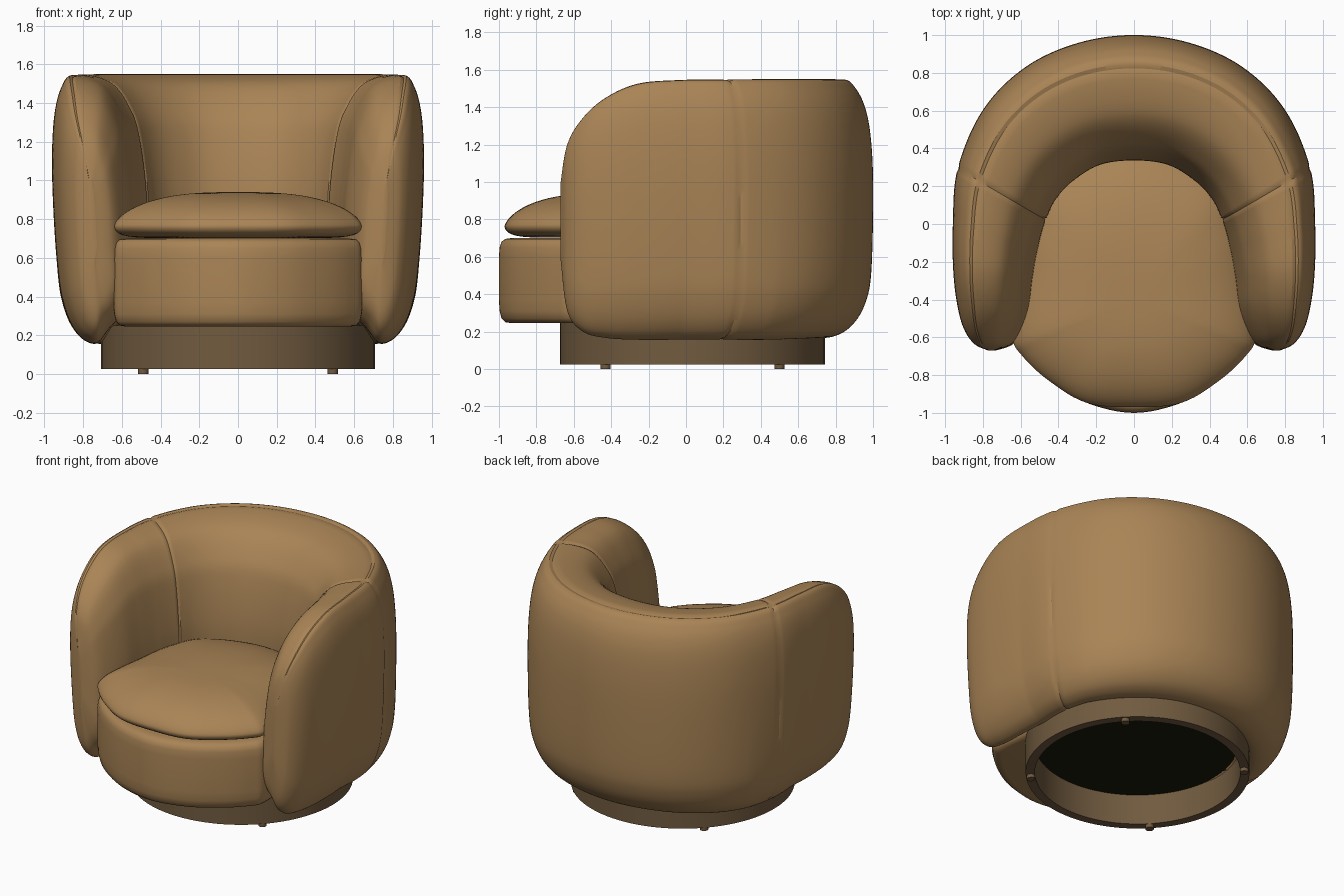
import bpy, bmesh, math
from mathutils import Vector

old = bpy.data.objects.get("Cube")
if old:
    bpy.data.objects.remove(old, do_unlink=True)


def material(name, rgb):
    m = bpy.data.materials.new(name)
    m.use_nodes = True
    m.diffuse_color = (*rgb, 1)
    bsdf = m.node_tree.nodes["Principled BSDF"]
    bsdf.inputs["Base Color"].default_value = (*rgb, 1)
    bsdf.inputs["Roughness"].default_value = 0.8
    return m


FABRIC = material("tan fabric", (0.4, 0.232, 0.093))
WOOD = material("brown wood", (0.165, 0.104, 0.05))
DARK = material("dark underside", (0.01, 0.01, 0.004))


def spline(points, steps, closed):
    """Smooth curve through points of any dimension."""
    n, out = len(points), []
    pick = (lambda i: points[i % n]) if closed else (lambda i: points[max(0, min(n - 1, i))])
    for i in range(n if closed else n - 1):
        for k in range(steps):
            t = k / steps
            out.append([0.5 * (2 * b + (c - a) * t + (2 * a - 5 * b + 4 * c - d) * t * t
                               + (3 * b - a - 3 * c + d) * t ** 3)
                        for a, b, c, d in zip(pick(i - 1), pick(i), pick(i + 1), pick(i + 2))])
    if not closed:
        out.append(list(points[-1]))
    return out


def loft(name, rings, mat, wrap=False, angle=50):
    """Join equal closed rings into one smooth skin."""
    bm = bmesh.new()
    rows = [[bm.verts.new(p) for p in ring] for ring in rings]
    pairs = list(zip(rows, rows[1:])) + ([(rows[-1], rows[0])] if wrap else [])
    for a, b in pairs:
        for j in range(len(a)):
            k = (j + 1) % len(a)
            bm.faces.new((a[j], a[k], b[k], b[j]))
    if not wrap:
        bm.faces.new(rows[0])
        bm.faces.new(rows[-1])
    bmesh.ops.recalc_face_normals(bm, faces=bm.faces)
    mesh = bpy.data.meshes.new(name)
    bm.to_mesh(mesh)
    bm.free()
    mesh.materials.append(mat)
    ob = bpy.data.objects.new(name, mesh)
    bpy.context.collection.objects.link(ob)
    bpy.ops.object.select_all(action='DESELECT')
    ob.select_set(True)
    bpy.context.view_layer.objects.active = ob
    bpy.ops.object.shade_smooth_by_angle(angle=math.radians(angle))
    return ob


def circle(r, z, cx=0, cy=0, n=96):
    return [(cx + r * math.cos(2 * math.pi * i / n), cy + r * math.sin(2 * math.pi * i / n), z)
            for i in range(n)]


# Wraparound shell: outer xy, inner xy, top z, bottom z, from back centre to arm tip
half = [(0, 1, 0, .34, 1.55, .165),
        (.3, .957, .17, .32, 1.55, .165),
        (.575, .83, .3, .25, 1.55, .16),
        (.795, .61, .4, .155, 1.55, .155),
        (.937, .295, .475, .025, 1.548, .155),
        (.967, 0, .525, -.12, 1.545, .155),
        (.965, -.25, .555, -.28, 1.525, .155),
        (.945, -.43, .575, -.43, 1.45, .165),
        (.912, -.555, .615, -.55, 1.34, .2),
        (.858, -.635, .67, -.635, 1.2, .31),
        (.785, -.67, .755, -.67, 1.0, .58)]
stations = [(-a, b, -c, d, e, f) for a, b, c, d, e, f in half[:0:-1]] + half

# Cross-section: 0 to 1 from inner to outer side, and 0 to 1 from bottom to top
section = [(.735, 1), (.865, .96), (.953, .86), (.994, .7), (1, .48), (.985, .25), (.945, .145),
           (.86, .066), (.73, .015), (.56, .004), (.38, .062), (.18, .12), (.02, .22), (0, .4),
           (0, .57), (.06, .75), (.15, .86), (.37, .967)]
STEPS, SUB = 14, 7
profile = spline(section, SUB, True)
seams = [(len(half) - 1 + side * 4) * STEPS for side in (-1, 1)]
rings = []
for i, (ox, oy, ix, iy, zt, zb) in enumerate(spline(stations, STEPS, False)):
    arm = min(1, max(0, (0.5 - oy) / 0.5))
    ring = []
    for u, v in profile:
        z = zb + (zt - zb) * v
        lean = 0.06 * arm * ((1.55 - z) / 1.39) ** 2
        x = ix + (ox - ix) * u
        ring.append(Vector((x - math.copysign(lean, x), iy + (oy - iy) * u, z)))
    centre = sum(ring, Vector()) / len(ring)
    for j, p in enumerate(ring):
        # pressed-in stitching lines along the rim and at the two panel joints
        if j == 0 or i in seams:
            p += (centre - p).normalized() * 0.008
    rings.append(ring)
loft("backrest_and_arms", rings, FABRIC, angle=30)


# Seat parts share a plan outline with a bowed front
def seat_outline(front):
    side = [(.25, -.947), (.45, -.83), (.59, -.7), (.643, -.59), (.61, -.3), (.56, 0), (.42, .25)]
    pts = [(0, front)] + side + [(0, .38)] + [(-x, y) for x, y in reversed(side)]
    return spline(pts, 6, True)


def seat_rings(outline, levels, cy):
    return [[(x * s, cy + (y - cy) * s, z) for x, y in outline] for s, z in levels]


block = [(.9, .245), (.95, .25), (.98, .27), (.995, .31), (1, .37), (1, .6),
         (.995, .65), (.98, .68), (.95, .695), (.9, .7)]
loft("seat_base", seat_rings(seat_outline(-1.0), block, -.33), FABRIC)

# Domed cushion
levels = []
for k in range(1, 17):
    s = math.sin(k / 16 * math.pi / 2)
    levels.append((s, .762 - .06 * (1 - s ** 10) ** .5))
for k in range(1, 20):
    s = math.cos(k / 20 * math.pi / 2)
    levels.append((s, .762 + .178 * (1 - s ** 2.8) ** .64))
levels.append((.01, .94))
loft("seat_cushion", seat_rings(seat_outline(-.97), levels, -.4), FABRIC)

# Hollow plinth ring, its dark cover and four feet
CY = .035
loft("plinth", [circle(r, z, 0, CY) for r, z in
                ((.708, .025), (.708, .25), (.65, .25), (.65, .025))], WOOD, wrap=True, angle=30)
loft("underside_cover", [circle(.66, z, 0, CY) for z in (.236, .244)], DARK, angle=30)
for sx, right in ((-1, "right"), (1, "left")):
    for sy, end in ((-1, "front"), (1, "back")):
        loft(f"{end}_{right}_foot", [circle(.027, z, sx * .49, CY + sy * .465, 16)
                                     for z in (0, .03)], WOOD, angle=30)
